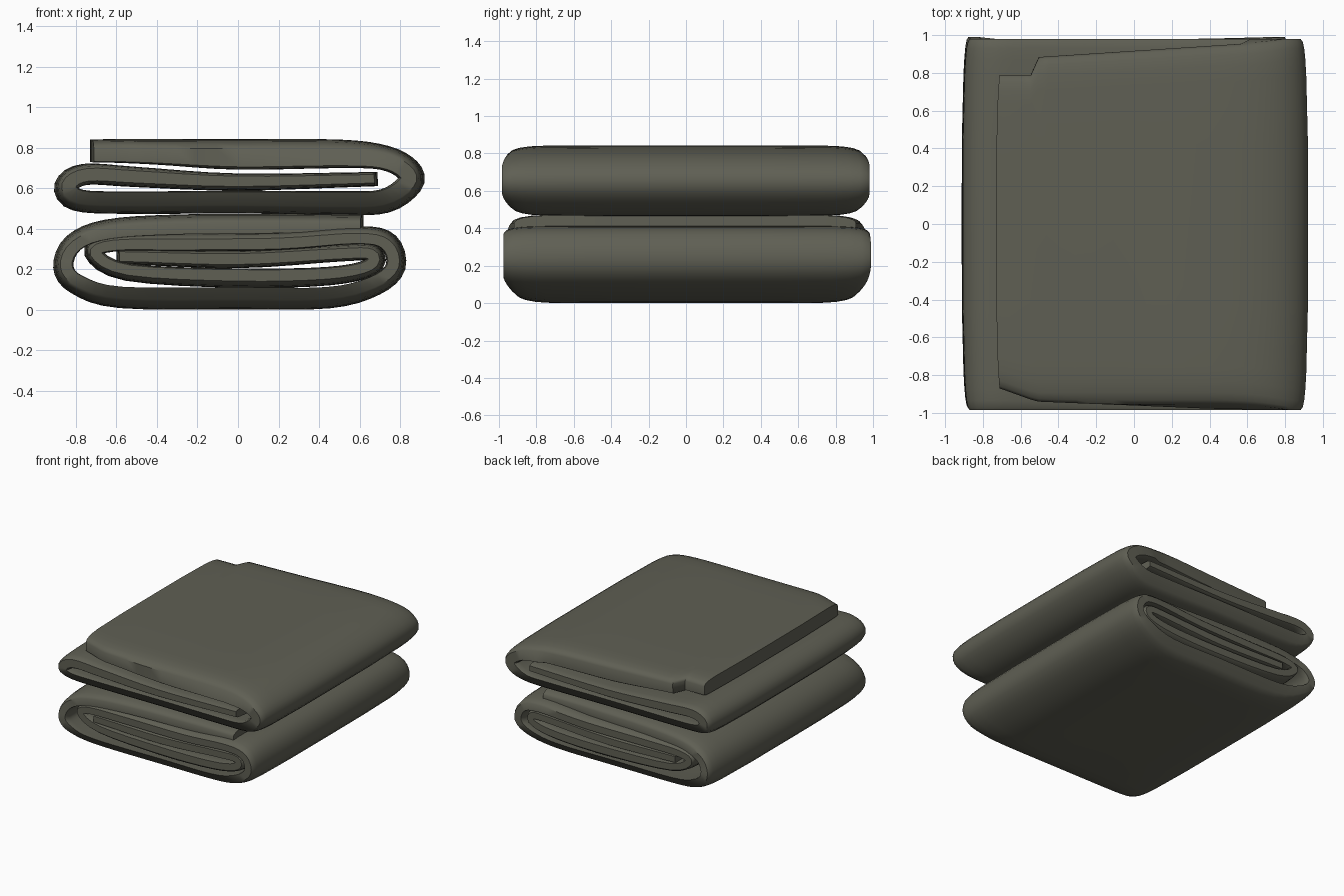
import bpy, bmesh, math
from mathutils import Vector

if "Cube" in bpy.data.objects:
    bpy.data.objects.remove(bpy.data.objects["Cube"])

olive = bpy.data.materials.new("dark olive cloth")
olive.diffuse_color = (0.115, 0.115, 0.088, 1)
olive.use_nodes = True
olive.node_tree.nodes["Principled BSDF"].inputs["Base Color"].default_value = olive.diffuse_color


def smooth_path(pts, steps=4):
    """Catmull-Rom curve through the fold points (x, z, thickness)."""
    p = [Vector(q) for q in pts]
    p = [2 * p[0] - p[1]] + p + [2 * p[-1] - p[-2]]
    out = []
    for i in range(1, len(p) - 2):
        a, b, c, d = p[i - 1:i + 3]
        for k in range(steps):
            t = k / steps
            out.append(0.5 * (2 * b + (c - a) * t + (2 * a - 5 * b + 4 * c - d) * t * t
                              + (3 * b - a - 3 * c + d) * t ** 3))
    return out + [p[-2]]


# rows along y: fraction of length, height squash, thickness factor
END = [(1.0, 0.85, 0.7), (0.985, 0.90, 0.88), (0.95, 0.94, 0.97), (0.89, 0.975, 1), (0.8, 0.995, 1), (0.45, 1, 1)]
ROWS = [(-f, s, t) for f, s, t in END] + [(0, 1, 1)] + END[::-1]


def folded_blanket(name, path, z_mid, half, pull, extent):
    """Thick folded sheet; pull = how far bottom and top edges recede in y."""
    pts = smooth_path(path)
    n = len(pts)
    bm = bmesh.new()
    grid = []
    for f, squash, tf in ROWS:
        row = []
        for i, p in enumerate(pts):
            d = (pts[min(i + 1, n - 1)] - pts[max(i - 1, 0)]).xy.normalized()
            off = Vector((-d.y, d.x)) * p.z / 2 * tf
            front, back = extent(i / (n - 1), p.x)
            pair = []
            for q in (p.xy + off, p.xy - off):
                x = q.x * (1 - 0.025 * abs(f) ** 4)
                dz = q.y - z_mid
                rel = min(1, abs(dz) / half) ** 3
                y = f * min(back if f > 0 else front, 0.99 - rel * pull[0 if dz < 0 else 1])
                pair.append(bm.verts.new((x, y, z_mid + dz * squash)))
            row.append(pair)
        grid.append(row)
    for r in range(len(grid) - 1):
        a, b = grid[r], grid[r + 1]
        for i in range(n - 1):
            for s in (0, 1):
                bm.faces.new((a[i][s], a[i + 1][s], b[i + 1][s], b[i][s]))
        for i in (0, n - 1):
            bm.faces.new((a[i][0], a[i][1], b[i][1], b[i][0]))
    for row in (grid[0], grid[-1]):
        for i in range(n - 1):
            bm.faces.new((row[i][0], row[i + 1][0], row[i + 1][1], row[i][1]))
    bmesh.ops.recalc_face_normals(bm, faces=bm.faces)
    me = bpy.data.meshes.new(name)
    bm.to_mesh(me)
    bm.free()
    me.materials.append(olive)
    ob = bpy.data.objects.new(name, me)
    bpy.context.collection.objects.link(ob)
    bpy.context.view_layer.objects.active = ob
    ob.select_set(True)
    bpy.ops.object.shade_smooth_by_angle(angle=math.radians(45))
    ob.select_set(False)


def lower_extent(u, x):
    # top flap is a little shorter, inner layers are slightly recessed
    k = min(1, max(0, (u - 0.03) / 0.17))
    inner = 0.02 * min(1, max(0, (u - 0.5) / 0.1))
    return 0.92 + 0.055 * k - inner, 0.91 + 0.08 * k - inner


def upper_extent(u, x):
    # top layer has a clipped front corner and a notched, slanting back edge
    if u > 0.74:
        back = 0.79 if x < -0.53 else min(0.97, 0.885 + 0.07 * (x + 0.5) / 1.1)
        front = 0.87 + 0.07 * min(1, (x + 0.73) / 0.2) + 0.04 * max(0, x + 0.53)
        return min(front, 0.98), back
    return 0.985, 0.98


# lower blanket: rolled inward five layers deep
folded_blanket("lower_blanket", [
    (0.62, 0.44, 0.06), (0.2, 0.43, 0.085), (-0.3, 0.425, 0.09), (-0.65, 0.40, 0.09),
    (-0.82, 0.33, 0.085), (-0.87, 0.21, 0.085), (-0.80, 0.12, 0.09), (-0.58, 0.055, 0.095),
    (0, 0.052, 0.1), (0.45, 0.054, 0.095), (0.68, 0.115, 0.09), (0.785, 0.21, 0.085),
    (0.75, 0.335, 0.085), (0.6, 0.37, 0.085), (0.2, 0.34, 0.09), (-0.3, 0.335, 0.09),
    (-0.63, 0.33, 0.085), (-0.72, 0.28, 0.08), (-0.55, 0.185, 0.085), (0, 0.155, 0.095),
    (0.45, 0.165, 0.09), (0.66, 0.21, 0.085), (0.67, 0.28, 0.085), (0.5, 0.28, 0.085),
    (0, 0.25, 0.09), (-0.6, 0.265, 0.08)], 0.25, 0.25, (0.09, 0.04), lower_extent)

# upper blanket: three layers, loose edge on top at the left
folded_blanket("upper_blanket", [
    (0.69, 0.645, 0.07), (0, 0.63, 0.085), (-0.5, 0.655, 0.1), (-0.76, 0.668, 0.105),
    (-0.855, 0.61, 0.105), (-0.80, 0.54, 0.105), (-0.55, 0.527, 0.108), (0, 0.53, 0.11),
    (0.5, 0.525, 0.115), (0.73, 0.535, 0.115), (0.855, 0.62, 0.115), (0.845, 0.69, 0.115),
    (0.73, 0.75, 0.12), (0.5, 0.77, 0.14), (0, 0.767, 0.15), (-0.4, 0.78, 0.125),
    (-0.60, 0.785, 0.115), (-0.73, 0.785, 0.11)], 0.655, 0.185, (0.07, 0.05), upper_extent)
